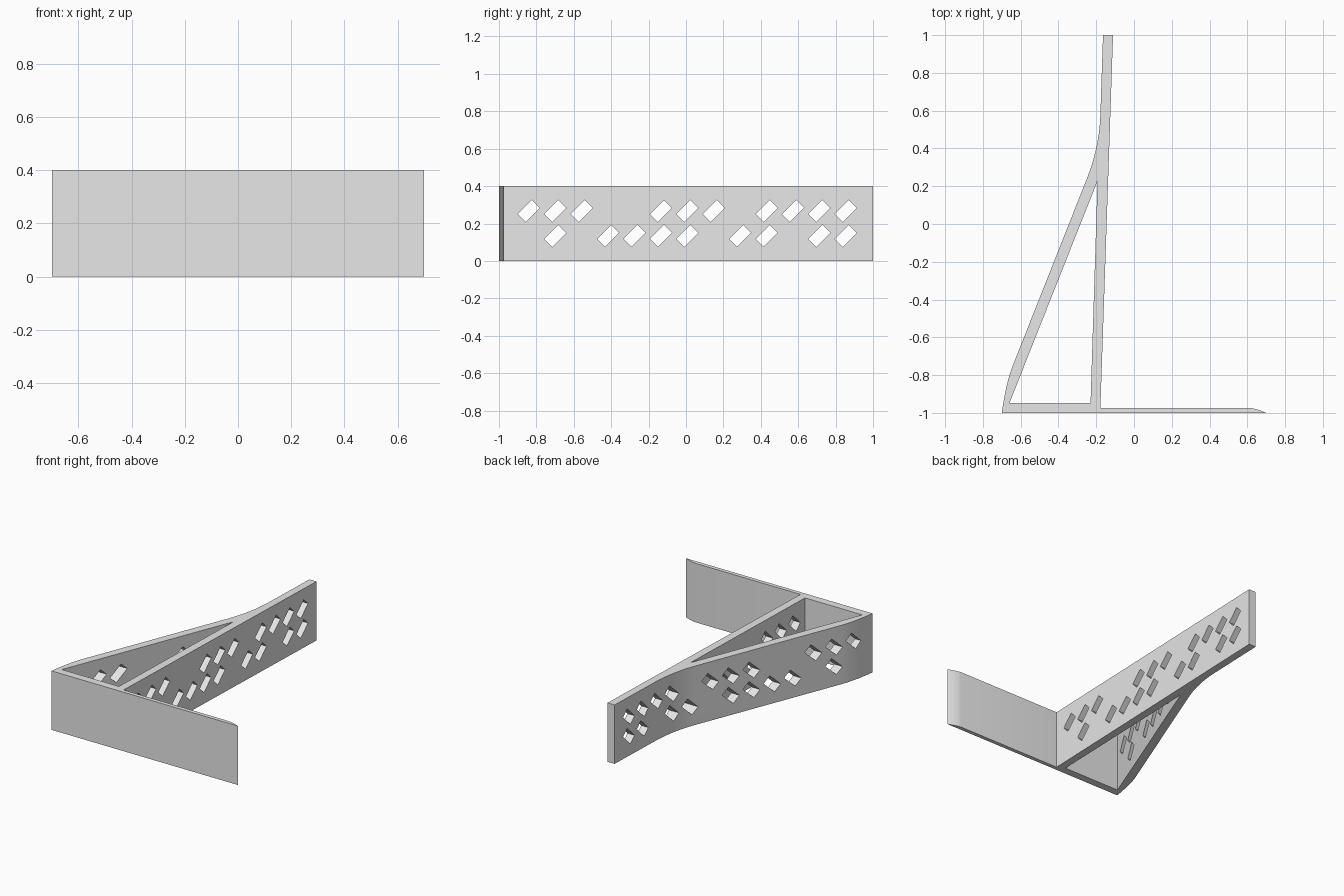
import bpy
import bmesh
import math
from mathutils import Vector, Matrix

HEIGHT = 0.4

cube = bpy.data.objects.get("Cube")
if cube:
    bpy.data.objects.remove(cube, do_unlink=True)

grey = bpy.data.materials.new("plain grey")
grey.use_nodes = True
colour = (0.8, 0.8, 0.8, 1)
grey.diffuse_color = colour
grey.node_tree.nodes["Principled BSDF"].inputs["Base Color"].default_value = colour


def bend(a, c, b, steps=10):
    """Points of a quadratic curve from a to b, pulled towards c."""
    a, b, c = Vector(a), Vector(b), Vector(c)
    ts = [i / steps for i in range(steps + 1)]
    return [a * (1 - t) ** 2 + c * 2 * t * (1 - t) + b * t ** 2 for t in ts]


def make_object(name, bm):
    bmesh.ops.recalc_face_normals(bm, faces=bm.faces)
    mesh = bpy.data.meshes.new(name)
    bm.to_mesh(mesh)
    bm.free()
    mesh.materials.append(grey)
    obj = bpy.data.objects.new(name, mesh)
    bpy.context.collection.objects.link(obj)
    return obj


def prism(name, outline, z0, z1):
    """Upright solid with the given plan outline."""
    bm = bmesh.new()
    face = bm.faces.new([bm.verts.new((p[0], p[1], z0)) for p in outline])
    result = bmesh.ops.extrude_face_region(bm, geom=[face])
    moved = [g for g in result["geom"] if isinstance(g, bmesh.types.BMVert)]
    bmesh.ops.translate(bm, verts=moved, vec=(0, 0, z1 - z0))
    return make_object(name, bm)


# Plan of the whole bracket: front plate, long wall and slanted brace
outline = [(-0.70, -1)]
outline += bend((0.70, -1), (0.65, -0.978), (0.61, -0.973), 5)
outline += [(-0.178, -0.973), (-0.111, 1), (-0.164, 1)]
outline += bend((-0.178, 0.58), (-0.183, 0.413), (-0.246, 0.249))
outline += bend((-0.638, -0.74), (-0.677, -0.836), (-0.70, -1))[:-1]
bracket = prism("bracket", outline, 0, HEIGHT)

# Triangular opening between wall and brace
opening = prism("opening_cutter",
                [(-0.659, -0.947), (-0.230, -0.947), (-0.193, 0.228)],
                -0.1, HEIGHT + 0.1)

# Two rows of tilted slots running sideways through both walls
bm = bmesh.new()
rows = {0.267: (0, 1, 2, 5, 6, 7, 9, 10, 11, 12),
        0.134: (1, 3, 4, 5, 6, 8, 9, 11, 12)}
for z, columns in rows.items():
    for k in columns:
        matrix = (Matrix.Translation((-0.4, -0.84 + 0.1412 * k, z))
                  @ Matrix.Rotation(math.radians(45), 4, "X")
                  @ Matrix.Diagonal((1.0, 0.106, 0.06, 1)))
        bmesh.ops.create_cube(bm, size=1, matrix=matrix)
slots = make_object("slot_cutter", bm)

for cutter in (opening, slots):
    cutter.hide_render = True
    mod = bracket.modifiers.new(cutter.name, "BOOLEAN")
    mod.operation = "DIFFERENCE"
    mod.solver = "EXACT"
    mod.object = cutter
    bpy.context.view_layer.objects.active = bracket
    bpy.ops.object.modifier_apply(modifier=mod.name)

for cutter in (opening, slots):
    bpy.data.objects.remove(cutter, do_unlink=True)

# Smooth the bends, keep the edges crisp
bpy.ops.object.select_all(action="DESELECT")
bracket.select_set(True)
bpy.context.view_layer.objects.active = bracket
bpy.ops.object.shade_smooth_by_angle(angle=math.radians(25))
